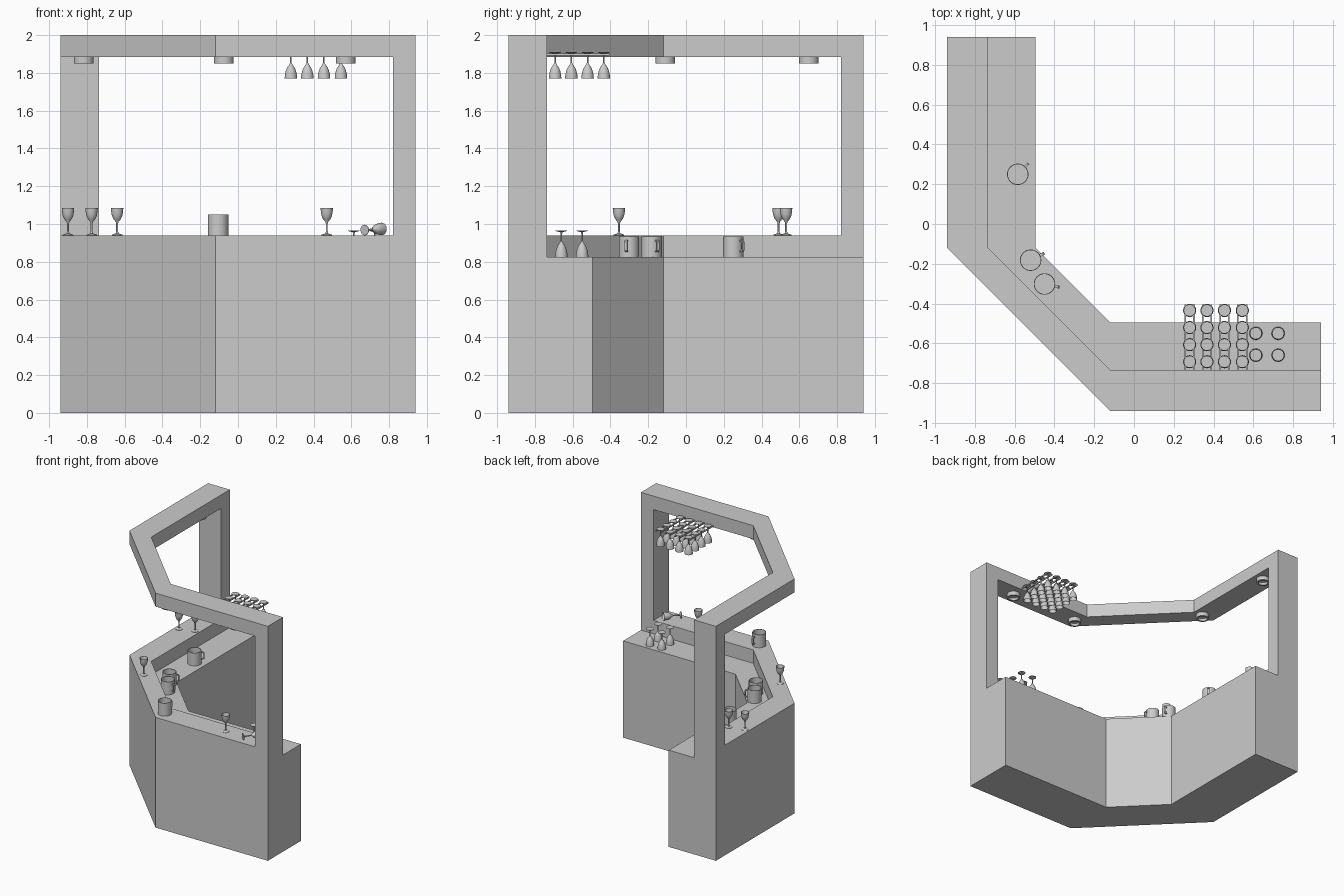
import bpy, bmesh
from math import sin, cos, pi, radians
from mathutils import Matrix, Vector

if "Cube" in bpy.data.objects:
    bpy.data.objects.remove(bpy.data.objects["Cube"], do_unlink=True)

grey = bpy.data.materials.new("light_grey")
grey.use_nodes = True
colour = (0.6, 0.6, 0.6, 1)
grey.diffuse_color = colour
grey.node_tree.nodes["Principled BSDF"].inputs["Base Color"].default_value = colour

E = 0.94        # half size of the whole bar
CORNER = -0.12  # where the arms turn into the diagonal
POST = 0.82     # inner face of the end posts


def finish(name, bm, smooth=False):
    bmesh.ops.recalc_face_normals(bm, faces=bm.faces)
    mesh = bpy.data.meshes.new(name)
    bm.to_mesh(mesh)
    bm.free()
    obj = bpy.data.objects.new(name, mesh)
    bpy.context.collection.objects.link(obj)
    mesh.materials.append(grey)
    if smooth:
        bpy.ops.object.select_all(action='DESELECT')
        obj.select_set(True)
        bpy.context.view_layer.objects.active = obj
        bpy.ops.object.shade_smooth_by_angle(angle=radians(40))
    return obj


def line(d):
    """Path of the bar at depth d: left arm, diagonal, front arm."""
    return [(d, E), (d, CORNER), (CORNER, d), (E, d)]


def prism(name, outline, z0, z1):
    bm = bmesh.new()
    face = bm.faces.new([bm.verts.new((x, y, z0)) for x, y in outline])
    ext = bmesh.ops.extrude_face_region(bm, geom=[face], use_keep_orig=True)
    top = [v for v in ext["geom"] if isinstance(v, bmesh.types.BMVert)]
    bmesh.ops.translate(bm, verts=top, vec=(0, 0, z1 - z0))
    return finish(name, bm)


def box(name, x0, x1, y0, y1, z0, z1):
    return prism(name, [(x0, y0), (x1, y0), (x1, y1), (x0, y1)], z0, z1)


def lathe(name, profile, matrix, sides=24):
    bm = bmesh.new()
    verts = [bm.verts.new((r, 0, z)) for r, z in profile]
    edges = [bm.edges.new(pair) for pair in zip(verts, verts[1:])]
    bmesh.ops.spin(bm, geom=verts + edges, axis=(0, 0, 1), cent=(0, 0, 0),
                   angle=2 * pi, steps=sides)
    bmesh.ops.remove_doubles(bm, verts=bm.verts, dist=0.0002)
    bm = bm
    obj = finish(name, bm, smooth=True)
    obj.matrix_world = matrix
    return obj


def at(x, y, z, flipped=False):
    m = Matrix.Translation((x, y, z))
    return m @ Matrix.Rotation(pi, 4, 'X') if flipped else m


# Bar body: wide work counter with a raised serving ledge in front
OUTER, LEDGE, INNER = -E, -0.735, -0.495
prism("work_counter", line(LEDGE) + line(INNER)[::-1], 0, 0.825)
prism("serving_ledge", line(OUTER) + line(LEDGE)[::-1], 0, 0.94)

# Overhead frame
prism("overhead_beam", line(OUTER) + line(LEDGE)[::-1], 1.885, 2.0)
box("right_post", POST, E, -E, LEDGE, 0.94, 1.885)
box("left_post", -E, LEDGE, POST, E, 0.94, 1.885)

# Recessed downlights under the beam
LAMP = [(0, 0.035), (0.052, 0.035), (0.052, 0), (0.038, 0), (0.034, 0.02), (0, 0.02)]
MID = -0.837
for x, y in [(MID + 0.02, 0.65), (MID + 0.02, -0.11), (-0.075, MID), (0.57, MID)]:
    lathe("downlight", LAMP, at(x, y, 1.85))

# Drinking glasses: foot, stem, outer bowl, rim, inner bowl
WINE = [(0, 0), (0.03, 0), (0.03, 0.003), (0.006, 0.009), (0.004, 0.02),
        (0.004, 0.056), (0.01, 0.068), (0.02, 0.082), (0.027, 0.1), (0.032, 0.122),
        (0.033, 0.14), (0.031, 0.14), (0.029, 0.12), (0.018, 0.084), (0, 0.07)]
GOBLET = [(0, 0), (0.028, 0), (0.028, 0.003), (0.008, 0.01), (0.005, 0.02),
          (0.005, 0.062), (0.008, 0.072), (0.019, 0.085), (0.027, 0.102),
          (0.031, 0.122), (0.033, 0.145), (0.031, 0.145), (0.028, 0.12),
          (0.017, 0.088), (0, 0.08)]

# Hanging glass rack: pairs of rails with glasses hung by the foot
for x in (0.28, 0.367, 0.455, 0.545):
    for side in (-1, 1):
        cx = x + side * 0.022
        box("rack_rail", cx - 0.004, cx + 0.004, LEDGE, -0.405, 1.892, 1.902)
    for row in range(4):
        lathe("hanging_glass", WINE, at(x, -0.435 - 0.086 * row, 1.91, True))

# Upturned glasses on the work counter
for x in (0.613, 0.725):
    for y in (-0.55, -0.66):
        lathe("upturned_glass", WINE, at(x, y, 0.966, True))

# Goblets on the ledge, one of them lying on its side
for x, y in [(-0.9, 0.49), (-0.775, 0.53), (-0.64, -0.355), (0.47, MID)]:
    lathe("goblet", GOBLET, at(x, y, 0.94))
axis = Vector((0.09, 0.11, 0.006))
lathe("lying_goblet", GOBLET,
      at(0.67, -0.89, 0.968) @ axis.to_track_quat('Z', 'Y').to_matrix().to_4x4())

# Mugs with open tops and squared handles
MUG = [(0, 0), (0.054, 0), (0.054, 0.11), (0.05, 0.11), (0.05, 0.006), (0, 0.006)]
HANDLE = [(0.05, 0.09), (0.07, 0.09), (0.077, 0.08), (0.077, 0.036),
          (0.07, 0.026), (0.05, 0.026)]


def mug(x, y, z, degrees):
    place = at(x, y, z) @ Matrix.Rotation(radians(degrees), 4, 'Z')
    lathe("mug", MUG, place, 32)
    bm = bmesh.new()
    rings = []
    mid = Vector((0.055, 0, 0.058))
    for r, h in HANDLE:
        p = Vector((r, 0, h))
        q = p + Vector((-0.007, 0, 0)) if r > 0.06 else p.copy()
        q.z += -0.007 if h > mid.z else 0.007
        rings.append([bm.verts.new(c + Vector((0, s, 0)))
                      for c, s in ((p, -0.007), (p, 0.007), (q, 0.007), (q, -0.007))])
    for a, b in zip(rings, rings[1:]):
        for i in range(4):
            j = (i + 1) % 4
            bm.faces.new((a[i], a[j], b[j], b[i]))
    for end in (rings[0], rings[-1]):
        bm.faces.new(end)
    finish("mug_handle", bm).matrix_world = place


mug(-0.585, 0.25, 0.825, 45)
mug(-0.52, -0.182, 0.825, 27)
mug(-0.45, -0.302, 0.825, -12)
mug(-0.105, MID, 0.94, 80)
